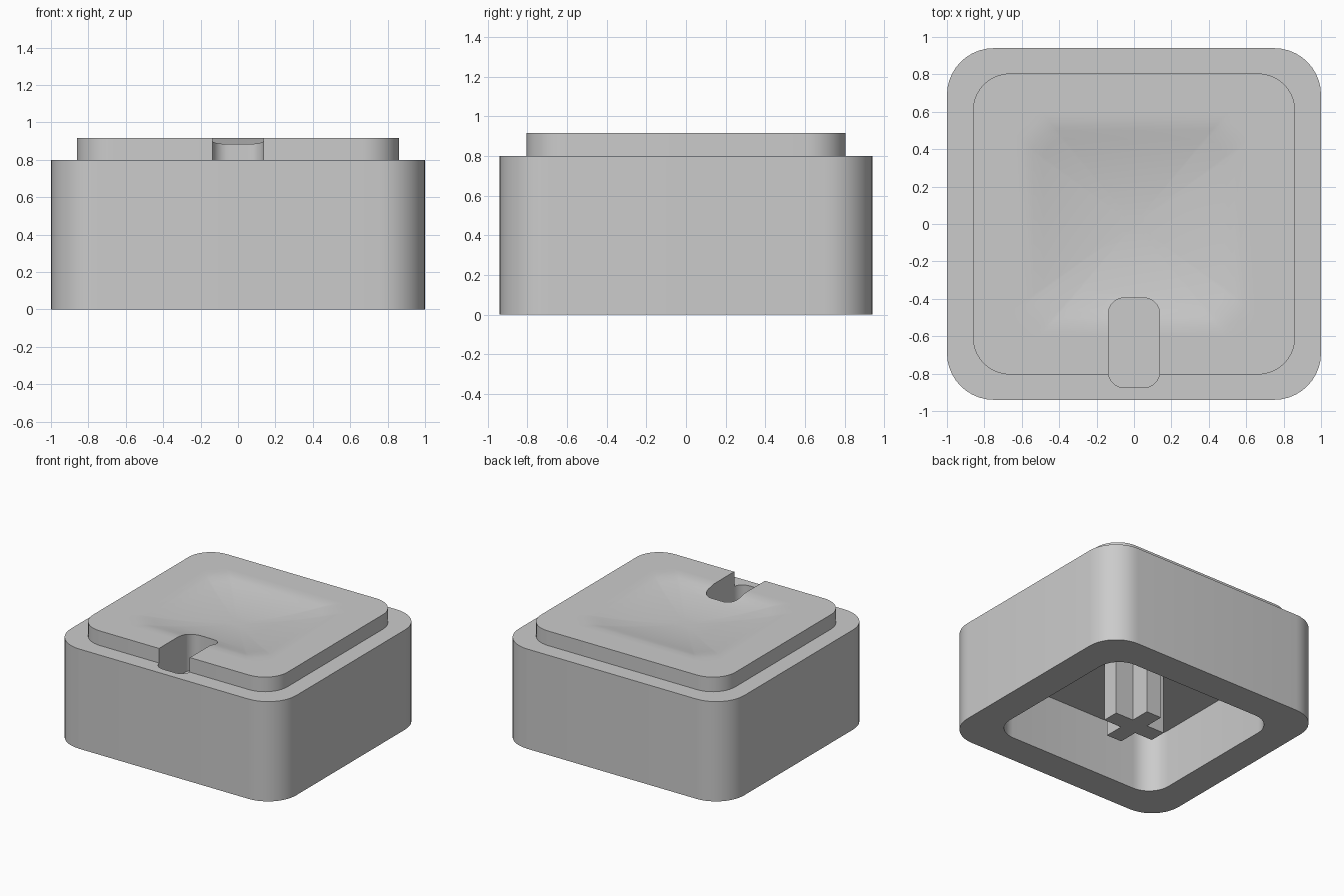
import bpy, bmesh, math

if "Cube" in bpy.data.objects:
    bpy.data.objects.remove(bpy.data.objects["Cube"], do_unlink=True)

# Single plastic colour
grey = bpy.data.materials.new("grey_plastic")
grey.use_nodes = True
colour = (0.6, 0.6, 0.6, 1)
grey.diffuse_color = colour
grey.node_tree.nodes["Principled BSDF"].inputs["Base Color"].default_value = colour


def rounded_rect(hx, hy, r, steps=10):
    """Outline of a rounded rectangle, counter-clockwise."""
    points = []
    for q, (sx, sy) in enumerate(((1, 1), (-1, 1), (-1, -1), (1, -1))):
        for i in range(steps + 1):
            a = (q + i / steps) * math.pi / 2
            points.append((sx * (hx - r) + r * math.cos(a), sy * (hy - r) + r * math.sin(a)))
    return points


def loft(name, loops):
    """Skin a stack of equal outlines [(outline, height function)] and cap both ends."""
    bm = bmesh.new()
    rings = [[bm.verts.new((x, y, height(x, y))) for x, y in outline] for outline, height in loops]
    for a, b in zip(rings, rings[1:]):
        for i in range(len(a)):
            j = (i + 1) % len(a)
            bm.faces.new((a[i], a[j], b[j], b[i]))
    bm.faces.new(rings[0][::-1])
    bm.faces.new(rings[-1])
    bmesh.ops.recalc_face_normals(bm, faces=bm.faces)
    mesh = bpy.data.meshes.new(name)
    bm.to_mesh(mesh)
    bm.free()
    mesh.materials.append(grey)
    obj = bpy.data.objects.new(name, mesh)
    bpy.context.collection.objects.link(obj)
    return obj


def level(z):
    return lambda x, y: z


def dish(x, y):
    """Shallow bowl in the raised top."""
    return 0.917 - 0.07 * max(0, 1 - (x * x + y * y) / 0.7 ** 2)


# Hollow shell: cavity, rim, outer wall, ledge, raised dished top
cavity = rounded_rect(0.75, 0.69, 0.18)
wall = rounded_rect(1.0, 0.94, 0.25)
raised = rounded_rect(0.862, 0.805, 0.2)
loops = [(cavity, level(0.47)), (cavity, level(0)), (wall, level(0)), (wall, level(0.8)),
         (raised, level(0.8)), (raised, level(0.917))]
for i in range(15, 0, -1):
    loops.append(([(x * i / 16, y * i / 16) for x, y in raised], dish))
shell = loft("shell", loops)

# Rounded slot cut through the front of the raised top
slot = [(x, y - 0.635) for x, y in rounded_rect(0.137, 0.24, 0.085)]
cutter = loft("slot_cutter", [(slot, level(0.6)), (slot, level(1.1))])
cutter.hide_render = True
cut = shell.modifiers.new("slot", 'BOOLEAN')
cut.object = cutter
cut.solver = 'EXACT'
bpy.context.view_layer.objects.active = shell
shell.select_set(True)
bpy.ops.object.modifier_apply(modifier=cut.name)
bpy.data.objects.remove(cutter, do_unlink=True)

# Cross-shaped stem under the top
arm, half = 0.225, 0.067
quarter = [(arm, -half), (arm, half), (half, half)]
cross = []
for turn in range(4):
    for x, y in quarter:
        for _ in range(turn):
            x, y = -y, x
        cross.append((x, y))
stem = loft("stem", [(cross, level(0)), (cross, level(0.48))])

# Smooth rounded corners, sharp edges
bpy.ops.object.select_all(action='DESELECT')
for obj in (shell, stem):
    obj.select_set(True)
bpy.context.view_layer.objects.active = shell
bpy.ops.object.shade_smooth_by_angle(angle=math.radians(30))
